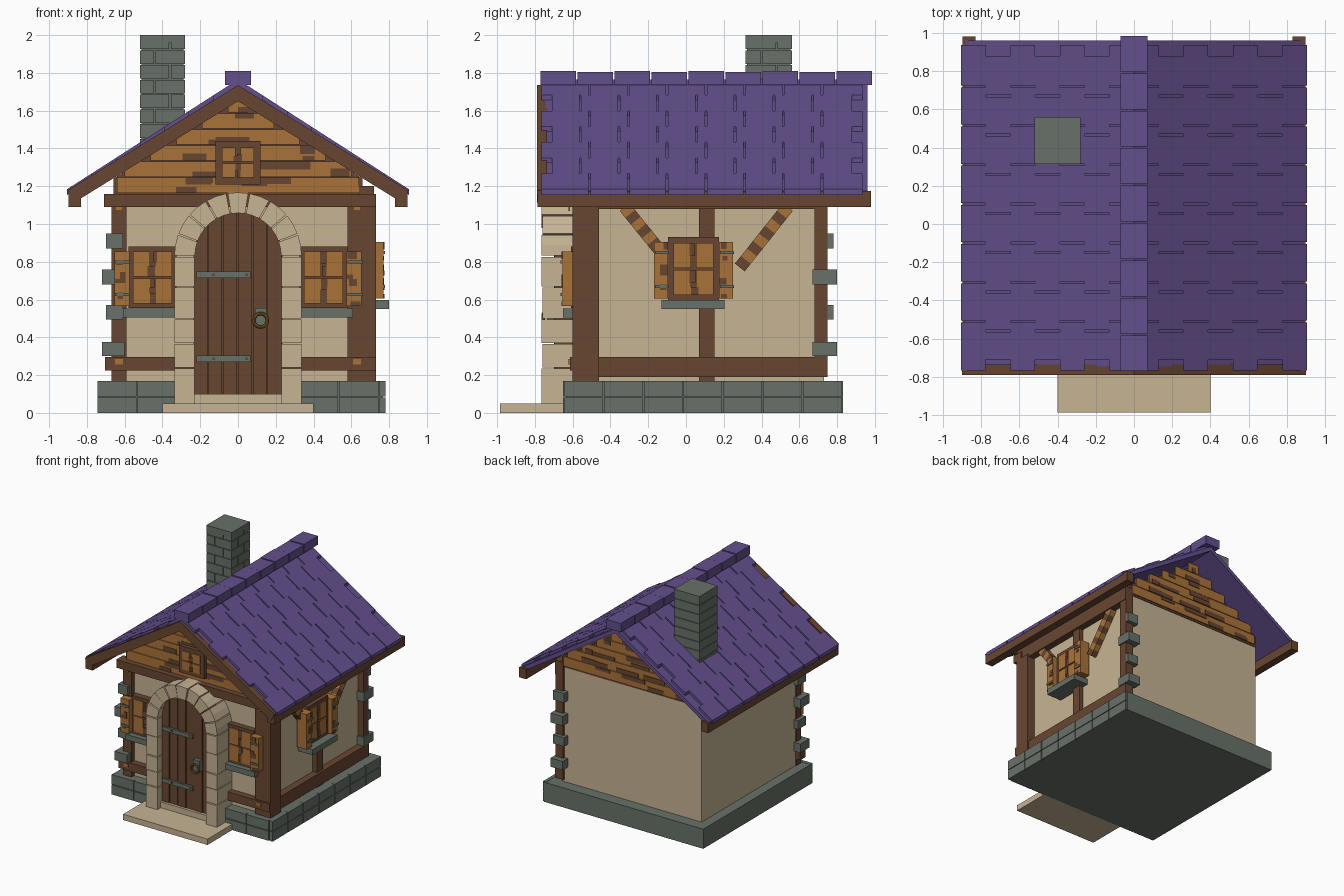
import bpy, bmesh, math, random
from mathutils import Vector

if "Cube" in bpy.data.objects:
    bpy.data.objects.remove(bpy.data.objects["Cube"])

random.seed(4)
COLORS = {
    "stone": (0.138, 0.165, 0.138), "plaster": (0.565, 0.456, 0.296),
    "roof_purple": (0.125, 0.078, 0.265), "dark_wood": (0.138, 0.061, 0.031),
    "light_wood": (0.402, 0.171, 0.040), "brass": (0.250, 0.110, 0.015),
}
MATS = {}
for n, c in COLORS.items():
    MATS[n] = bpy.data.materials.new(n)
    MATS[n].diffuse_color = (*c, 1)

# Local (along, outward, up) to world, for each wall
PLACE = {
    "world": lambda u, d, z: (u, d, z),
    "front": lambda u, d, z: (u, -0.56 - d, z),
    "back": lambda u, d, z: (u, 0.73 + d, z),
    "side": lambda u, d, z: (0.66 + d, u, z),
}
PARTS = {}


def prism(name, mat, profile, d0, d1, wall="world"):
    """Extrude an (along, up) outline through the depth d0..d1."""
    bm = PARTS.setdefault((name, mat), bmesh.new())
    rings = [[bm.verts.new(PLACE[wall](u, d, z)) for u, z in profile] for d in (d0, d1)]
    bm.faces.new(rings[0])
    bm.faces.new(rings[1][::-1])
    n = len(profile)
    for i in range(n):
        j = (i + 1) % n
        bm.faces.new((rings[0][j], rings[0][i], rings[1][i], rings[1][j]))


def box(name, mat, u0, u1, d0, d1, z0, z1, wall="world"):
    prism(name, mat, [(u0, z0), (u1, z0), (u1, z1), (u0, z1)], d0, d1, wall)


def grain(name, u0, u1, d, z0, z1, wall, count):
    """Worn dark patches as thin plates on a light board."""
    for _ in range(count):
        w = (u1 - u0) * random.uniform(0.3, 0.7)
        h = (z1 - z0) * random.uniform(0.3, 0.55)
        u = random.uniform(u0, u1 - w)
        z = random.choice((z0, z1 - h))
        box(name, "dark_wood", u, u + w, d, d + random.uniform(.003, .006), z, z + h, wall)


# Foundation with facing stones on front and right
box("foundation", "stone", -.745, .765, -.635, .83, 0, .168)
for z in (0, .088):
    for i in range(7):
        a = -.745 + i * .2135
        box("front_foundation_stones", "stone", a, a + .207, -.65, -.62, z, z + .082)
        b = -.645 + i * .2107
        box("side_foundation_stones", "stone", .75, .78, b, b + .204, z, z + .082)
box("step", "plaster", -.4, .4, -.985, -.65, 0, .05)
box("threshold", "plaster", -.24, .24, -.72, -.6, .045, .1)

# Walls and gable core
box("walls", "plaster", -.66, .66, -.56, .73, .16, 1.16)
prism("gable_core", "dark_wood", [(-.66, 1.15), (.66, 1.15), (.66, 1.24), (0, 1.655), (-.66, 1.24)], -.575, .735)

# Gable planks, stepped under the roof
for wall, d in (("front", .035), ("back", .015)):
    z = 1.165
    while z < 1.6:
        h = .085
        w = min(.64, (1.665 - z - h * .5) / .62)
        box("gable_planks", "light_wood", -w, w, 0, d, z, z + h - .005, wall)
        for k in range(max(1, int(w * 9))):
            c = random.uniform(-w, w - .1)
            grain("gable_wear", c, min(w, c + .32), d, z, z + h - .005, wall, 1)
        z += h

# Timber frame
W = "dark_wood"
box("front_left_post", W, -.67, -.59, -.6, -.54, .17, 1.1)
box("front_right_post", W, .58, .73, -.6, -.46, .17, 1.1)
box("back_right_post", W, .64, .715, .68, .75, .19, 1.16)
box("side_middle_post", W, .64, .70, .07, .15, .17, 1.1)
box("front_sill_beam", W, -.705, .73, -.615, -.54, .225, .297)
box("side_sill_beam", W, .64, .72, -.6, .75, .19, .297)
box("front_tie_beam", W, -.71, .73, -.635, -.54, 1.09, 1.16)
box("side_top_beam", W, .64, .72, -.6, .75, 1.08, 1.2)
for u in (-.63, .63):
    for z in (.255, 1.07):
        box("beam_pegs", "light_wood", u - .02, u + .02, .055, .062, z, z + .03, "front")

# Diagonal side braces with worn bands
for (u0, z0), (u1, z1) in (((-.09, .80), (-.325, 1.09)), ((.285, .77), (.54, 1.09))):
    a, b = Vector((u0, z0)), Vector((u1, z1))
    t = (b - a).normalized()
    nrm = Vector((-t.y, t.x)) * .033
    for k in range(8):
        p, q = a.lerp(b, k / 8), a.lerp(b, (k + 1) / 8)
        prism("side_braces", "light_wood" if k % 2 else W, [p - nrm, q - nrm, q + nrm, p + nrm], -.01, .05, "side")

# Corner stones on the front left and back right corners
for z0, z1, o in ((.30, .375, .02), (.495, .57, 0), (.68, .76, .02), (.87, .95, 0)):
    box("front_corner_stones", "stone", -.70 - o, -.61 + o / 2, -.625 - o, -.52, z0, z1)
    box("back_corner_stones", "stone", .61, .715 + o / 2, .69 - o, .78 + o, z0, z1)


def window(name, u0, u1, z0, z1, d, wall, border=.03, bar=.012):
    """Frame, four panes and crossing bars."""
    box(name + "_frame", W, u0, u1, -.01, d, z0, z1, wall)
    a, b, c, e = u0 + border, u1 - border, z0 + border, z1 - border
    um, zm = (a + b) / 2, (c + e) / 2
    for p, q in ((a, um - bar), (um + bar, b)):
        for r, s in ((c, zm - bar * .4), (zm + bar * .4, e)):
            box(name + "_panes", "light_wood", p, q, d, d + .008, r, s, wall)
            grain(name + "_pane_wear", um - bar * 2, um + bar * 2, d + .006, r, s, wall, 1)


def shutter(name, u0, u1, z0, z1, d0, d1, wall):
    box(name, "light_wood", u0, u1, d0, d1, z0, z1, wall)
    for k in range(4):
        h = (z1 - z0) / 4
        grain(name + "_wear", u0, u1, d1, z0 + k * h, z0 + (k + 1) * h, wall, 1)
    for z in (z0 + .055, z1 - .065):
        box(name + "_hinges", "stone", u0 + .005, u1 + .003, d1, d1 + .009, z, z + .016, wall)


# Front windows, mirrored
for s, n in ((-1, "left"), (1, "right")):
    lo, hi = sorted((s * .325, s * .58))
    window(n + "_window", lo, hi, .555, .88, .05, "front", .025, .014)
    lo, hi = sorted((s * .575, s * .655))
    shutter(n + "_shutter", lo, hi, .565, .855, .04, .095, "front")
    lo, hi = sorted((s * .32, s * .61))
    box(n + "_window_sill", "stone", lo, hi, 0, .09, .505, .552, "front")
# Side and gable windows
window("side_window", -.095, .175, .595, .93, .07, "side", .03, .014)
shutter("side_front_shutter", -.17, -.095, .605, .905, .02, .11, "side")
shutter("side_back_shutter", .175, .25, .605, .905, .02, .11, "side")
box("side_window_sill", "stone", -.13, .205, 0, .14, .55, .598, "side")
window("gable_window", -.12, .12, 1.21, 1.44, .07, "front", .036, .012)

# Door planks cut to the arch, straps and handle
R, ZC = .235, .83
for i in range(6):
    a = -R + i * R / 3
    b = a + R / 3 - .006
    top = [(x, ZC + math.sqrt(max(0, R * R - x * x))) for x in (b, b * .67 + a * .33, b * .33 + a * .67, a)]
    prism("door_planks", W, [(a, .1), (b, .1)] + top, -.70 + .004 * (i % 2), -.62)
arc = [(R * math.cos(k * math.pi / 16), ZC + R * math.sin(k * math.pi / 16)) for k in range(17)]
prism("door_back", W, [(-R, .1), (R, .1)] + arc, -.685, -.55)
for z in (.27, .715):
    box("door_straps", "stone", -.22, .065, -.715, -.69, z, z + .034)
    for x in (-.13, .045):
        box("strap_rivets", W, x - .007, x + .007, -.72, -.71, z + .01, z + .024)
box("handle_plate", "stone", .09, .15, -.735, -.69, .46, .555)

# Stone door arch
joints = [.05, .24, .37, .5, .67, .83]
for s in (-1, 1):
    for k, (a, b) in enumerate(zip(joints, joints[1:])):
        lo, hi = sorted((s * .23, s * .335))
        box("door_jamb_stones", "plaster", lo, hi, -.765 + .006 * (k % 2), -.55, a, b - .006)
for k in range(9):
    t0, t1 = k * math.pi / 9 + .012, (k + 1) * math.pi / 9 - .012
    ts = [t0, (t0 + t1) / 2, t1]
    ring = [(.228 * math.cos(t), ZC + .228 * math.sin(t)) for t in ts]
    ring += [(.337 * math.cos(t), ZC + .337 * math.sin(t)) for t in ts[::-1]]
    prism("door_arch_stones", "plaster", ring, -.765 + .006 * (k % 2), -.55)


def roof_z(x):
    return 1.765 - .642 * x


def slope(name, mat, s, x0, x1, y0, y1, top, thick):
    """Sloped strip of roof between two distances from the ridge."""
    p = [(x0, roof_z(x0) + top), (x1, roof_z(x1) + top), (x1, roof_z(x1) + top - thick), (x0, roof_z(x0) + top - thick)]
    prism(name, mat, [(s * x, z) for x, z in p], y0, y1)


# Roof deck, shingles, rake boards and eave beams on both slopes
for s in (-1, 1):
    slope("roof_deck", "roof_purple", s, 0, .895, -.745, .96, -.025, .04)
    for i in range(7):
        odd = i % 2
        x0, x1 = i * .905 / 7, (i + 1) * .905 / 7
        cuts = [-.77 + .055 * odd] + [(-.56 if odd else -.51) + .205 * n for n in range(7)]
        cuts += [.885 if odd else .94]
        for a, b in zip(cuts, cuts[1:]):
            slope("shingles", "roof_purple", s, x0, x1, a + .005, b - .005, 0, .03)
    rake = [(0, 1.735), (.9, 1.18), (.865, 1.115), (0, 1.65)]
    prism("rake_boards", W, [(s * x, z) for x, z in rake], -.79, -.735)
    lo, hi = sorted((s * .83, s * .897))
    box("eave_beams", W, lo, hi, -.785, .98, 1.09, 1.175)

# Ridge caps
for i in range(9):
    y = -.77 + i * .1957
    box("ridge_caps", "roof_purple", -.07, .07, y, y + .188, 1.735, 1.81 - .004 * (i % 2))

# Chimney in courses, with joints on front and right
box("chimney_core", "stone", -.512, -.288, .323, .552, 1.3, 1.99)
for k in range(9):
    z = 1.30 + k * .0782
    m = -.44 if k % 2 else -.36
    n = .40 if k % 2 else .48
    for a, b in ((-.52, m - .004), (m + .004, -.28)):
        box("chimney_stones", "stone", a, b, .315, .36, z, z + .072)
    for a, b in ((.32, n - .004), (n + .004, .56)):
        box("chimney_stones", "stone", -.32, -.28, a, b, z, z + .072)
    box("chimney_stones", "stone", -.52, -.32, .36, .56, z, z + .072)
box("chimney_cap", "stone", -.52, -.28, .315, .56, 1.96, 2.0)

# Turn collected parts into objects
for (name, mat), bm in PARTS.items():
    bmesh.ops.recalc_face_normals(bm, faces=bm.faces)
    mesh = bpy.data.meshes.new(name)
    bm.to_mesh(mesh)
    bm.free()
    mesh.materials.append(MATS[mat])
    bpy.context.collection.objects.link(bpy.data.objects.new(name, mesh))

# Ring handle
bpy.ops.mesh.primitive_torus_add(location=(.12, -.755, .49), rotation=(math.pi / 2, 0, 0), major_radius=.036,
                                 minor_radius=.009, major_segments=20, minor_segments=8)
ring = bpy.context.object
ring.name = "ring_handle"
ring.data.materials.append(MATS["brass"])
bpy.ops.object.shade_smooth_by_angle()

for m in bpy.data.materials:
    if m.users and not m.is_grease_pencil:
        m.use_nodes = True
        m.node_tree.nodes["Principled BSDF"].inputs["Base Color"].default_value = m.diffuse_color
